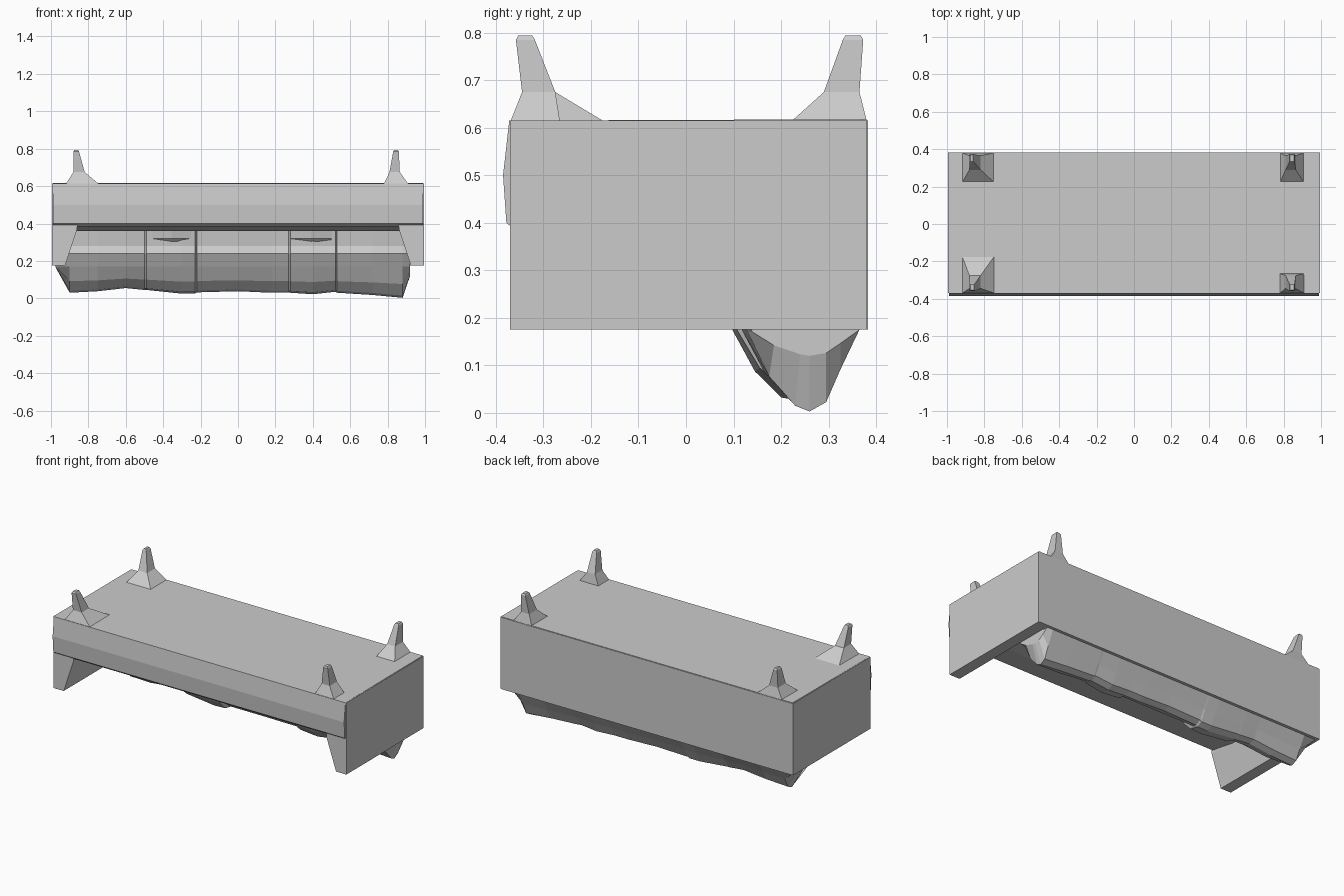
import bpy, bmesh


def loft(name, rings):
    """Closed solid through a list of equal-length point rings."""
    bm = bmesh.new()
    vs = [[bm.verts.new(p) for p in r] for r in rings]
    n = len(rings[0])
    for a, b in zip(vs, vs[1:]):
        for i in range(n):
            j = (i + 1) % n
            bm.faces.new((a[i], a[j], b[j], b[i]))
    bm.faces.new(vs[0][::-1])
    bm.faces.new(vs[-1])
    bmesh.ops.recalc_face_normals(bm, faces=bm.faces)
    me = bpy.data.meshes.new(name)
    bm.to_mesh(me)
    bm.free()
    ob = bpy.data.objects.new(name, me)
    bpy.context.collection.objects.link(ob)
    return ob


def rect(x0, x1, y0, y1, z):
    return [(x0, y0, z), (x1, y0, z), (x1, y1, z), (x0, y1, z)]


# Seat base with a gently bulging front (the couch lies upside down)
seat = [(-0.372, 0.615), (-0.385, 0.50), (-0.378, 0.40), (-0.36, 0.385),
        (-0.20, 0.36), (0.20, 0.36), (0.375, 0.36), (0.38, 0.618)]
loft("seat_base", [[(x, y, z) for y, z in seat] for x in (-0.99, 0.99)])

# Arms with sloping inner faces
for s, side in ((-1, "left"), (1, "right")):
    arm = [(0.995, 0.615), (0.85, 0.60), (0.86, 0.37), (0.925, 0.175), (0.995, 0.175)]
    loft(side + "_arm", [[(s * x, y, z) for x, z in arm] for y in (-0.37, 0.381)])

# Flat outer back panel
loft("back_panel", [rect(-0.99, 0.99, 0.335, 0.383, z) for z in (0.175, 0.615)])

# Lumpy backrest: one section swept along x; stations are (x, lowest z, front offset)
section = [(0.09, 0.38), (0.10, 0.28), (0.085, 0.24), (0.12, 0.17), (0.165, 0.075),
           (0.22, 0.012), (0.26, 0.0), (0.295, 0.02), (0.325, 0.09), (0.365, 0.175), (0.365, 0.38)]
stations = [(-0.975, 0.165, 0.03), (-0.90, 0.03, 0.02), (-0.75, 0.038, 0.0),
            (-0.60, 0.055, 0.0), (-0.50, 0.045, 0.01), (-0.49, 0.045, -0.015),
            (-0.30, 0.025, -0.02), (-0.23, 0.025, -0.015), (-0.22, 0.032, 0.01),
            (0.0, 0.038, 0.0), (0.18, 0.03, 0.01), (0.27, 0.03, 0.01),
            (0.28, 0.03, -0.015), (0.40, 0.022, -0.02), (0.52, 0.035, -0.01),
            (0.53, 0.03, 0.01), (0.72, 0.018, 0.0), (0.88, 0.003, 0.01), (0.92, 0.12, 0.02)]
rings = []
for x, low, off in stations:
    k = (0.38 - low) / 0.38
    ring = []
    for y, z in section:
        front = off if y < 0.23 else 0
        zz = z if z >= 0.17 else low + z * (0.17 - low) / 0.17
        ring.append((x, y + front, zz))
    rings.append(ring)
loft("backrest_cushions", rings)

# Rounded cushion tops tucked up against the seat
for i, (x0, x1) in enumerate(((-0.46, -0.25), (0.28, 0.50))):
    loft(f"cushion_fold_{i}", [
        [(x, 0.05 + d, 0.38), (x, 0.06 + d, 0.32), (x, 0.12, 0.27), (x, 0.2, 0.38)]
        for x, d in ((x0, 0.02), ((x0 + x1) / 2, 0.0), (x1, 0.02))])

# Legs: flared foot plate, then a slim splayed prong
# (foot x0, x1, inner y, prong x0, x1, tip x0, x1, front/back sign)
legs = {
    "front_left_leg": (-0.92, -0.745, 0.17, -0.88, -0.82, -0.88, -0.85, -1),
    "front_right_leg": (0.78, 0.91, 0.265, 0.81, 0.865, 0.83, 0.86, -1),
    "back_left_leg": (-0.92, -0.745, 0.22, -0.88, -0.82, -0.88, -0.855, 1),
    "back_right_leg": (0.78, 0.91, 0.22, 0.81, 0.865, 0.83, 0.86, 1),
}
for name, (fx0, fx1, fy, px0, px1, tx0, tx1, s) in legs.items():
    outer, p0, p1 = (0.37, 0.275, 0.345) if s < 0 else (0.381, 0.29, 0.365)
    t0, t1 = (0.318, 0.358) if s < 0 else (0.33, 0.373)
    loft(name, [rect(fx0, fx1, s * fy, s * outer, 0.612),
                rect(px0, px1, s * p0, s * p1, 0.675),
                rect(tx0, tx1, s * t0, s * t1, 0.785),
                rect(tx0 + .005, tx1 - .005, s * (t0 + .005), s * (t1 - .005), 0.794)])
